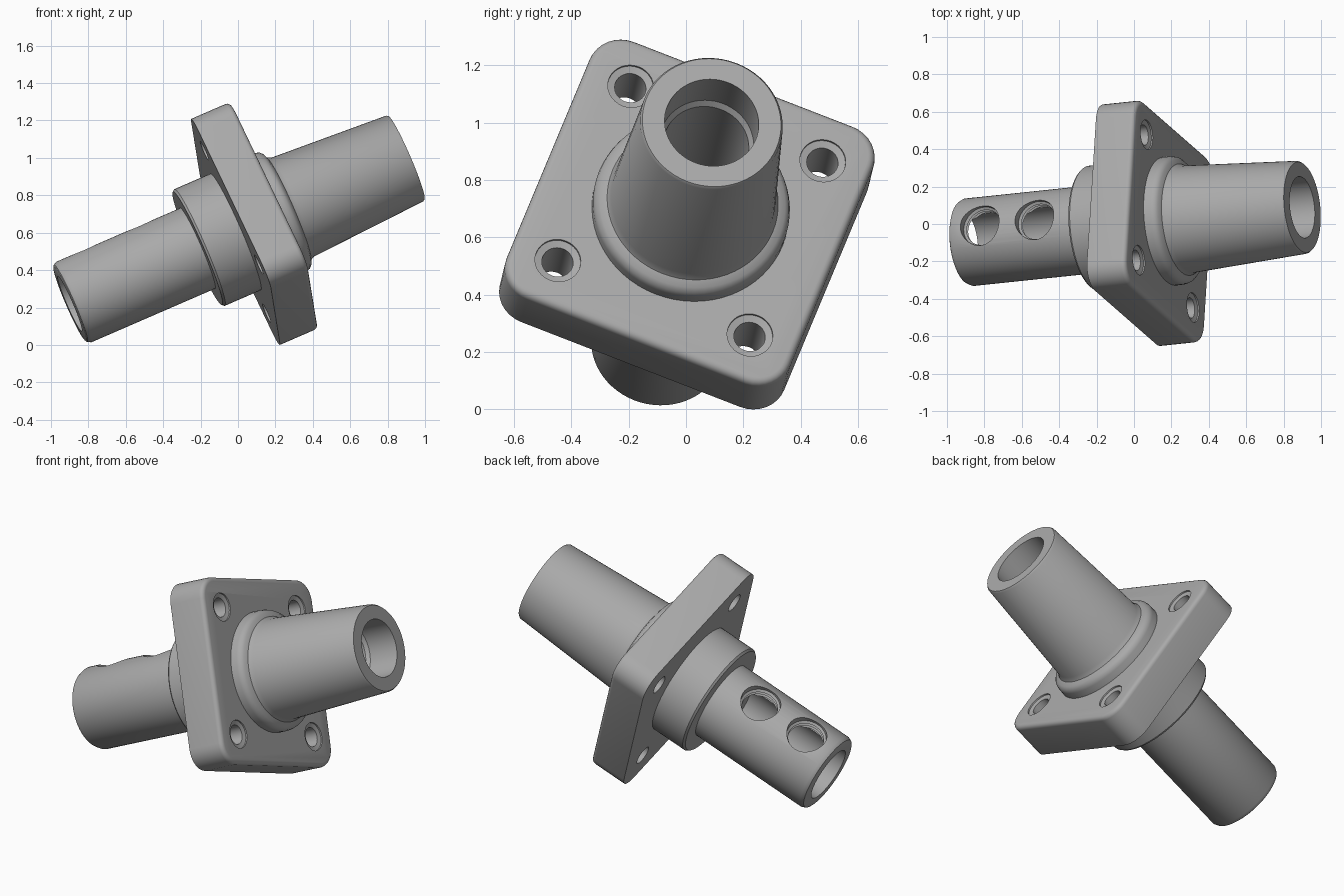
import bpy, bmesh, math
from mathutils import Matrix, Vector

if "Cube" in bpy.data.objects:
    bpy.data.objects.remove(bpy.data.objects["Cube"], do_unlink=True)

metal = bpy.data.materials.new("grey_metal")
metal.use_nodes = True
GREY = (0.4, 0.4, 0.4, 1)
metal.diffuse_color = GREY
metal.node_tree.nodes["Principled BSDF"].inputs["Base Color"].default_value = GREY

# Tilted frame: local z runs along the tube, local x along a plate side
axis = Vector((0.913, 0.096, 0.396)).normalized()
side = Vector((0.058, 0.93, -0.361))
side = (side - axis * side.dot(axis)).normalized()
up = axis.cross(side)
FRAME = Matrix.Translation((0, -0.005, 0.61)) @ Matrix((side, up, axis)).transposed().to_4x4()


def finish(name, bm):
    bmesh.ops.recalc_face_normals(bm, faces=bm.faces[:])
    mesh = bpy.data.meshes.new(name)
    bm.to_mesh(mesh)
    bm.free()
    mesh.materials.append(metal)
    obj = bpy.data.objects.new(name, mesh)
    bpy.context.collection.objects.link(obj)
    obj.matrix_world = FRAME
    return obj


def lathe(name, profile, steps=64, place=Matrix()):
    """Spin (radius, height) points, which start and end on the axis."""
    bm = bmesh.new()
    verts = [bm.verts.new((r, 0, h)) for r, h in profile]
    edges = [bm.edges.new(pair) for pair in zip(verts, verts[1:])]
    bmesh.ops.spin(bm, geom=verts + edges, cent=(0, 0, 0), axis=(0, 0, 1),
                   angle=math.tau, steps=steps)
    bmesh.ops.remove_doubles(bm, verts=bm.verts[:], dist=1e-4)
    bm.transform(place)
    return finish(name, bm)


def cut(obj, cutters):
    """Subtract the cutters, bake the result and delete them."""
    for c in cutters:
        c.hide_render = True
        mod = obj.modifiers.new("cut", "BOOLEAN")
        mod.operation, mod.solver, mod.object = "DIFFERENCE", "EXACT", c
    bpy.context.view_layer.update()
    graph = bpy.context.evaluated_depsgraph_get()
    mesh = bpy.data.meshes.new_from_object(obj.evaluated_get(graph))
    obj.modifiers.clear()
    obj.data = mesh
    for c in cutters:
        bpy.data.objects.remove(c, do_unlink=True)


def smooth(obj, degrees=32):
    bpy.ops.object.select_all(action="DESELECT")
    obj.select_set(True)
    bpy.context.view_layer.objects.active = obj
    bpy.ops.object.shade_smooth_by_angle(angle=math.radians(degrees))


# Tube with a blind bore at each end, a tapered nose and two collars
body = lathe("tube_body", [
    (0, 0.1), (0.15, 0.1), (0.15, 0.78), (0.165, 0.8), (0.165, 0.985),
    (0.243, 0.985), (0.25, 0.975), (0.288, 0.32), (0.3, 0.295),
    (0.325, 0.285), (0.34, 0.27), (0.345, 0.25), (0.345, 0.1),
    (0.34, 0.0), (0.34, -0.225), (0.33, -0.237), (0.235, -0.237),
    (0.235, -0.96), (0.225, -0.98), (0.215, -0.985),
    (0.16, -0.985), (0.16, -0.33), (0, -0.33)])

# Threaded set-screw holes through the upper wall of the rear tube
thread = [(0, 0.05)]
for i in range(7):
    z = 0.06 + i * 0.02
    thread += [(0.1, z), (0.113, z + 0.01)]
thread += [(0.113, 0.35), (0, 0.35)]
screws = []
for z in (-0.8, -0.48):
    place = Matrix.Translation((0, 0, z)) @ Matrix.Rotation(-math.pi / 2, 4, "X")
    screws.append(lathe("screw_cutter", thread, 40, place))
cut(body, screws)
smooth(body)

# Square mounting plate with round corners and a softened front rim
HALF, CORNER, BACK, FRONT = 0.53, 0.12, -0.015, 0.21
bm = bmesh.new()
ring = []
for q, (sx, sy) in enumerate(((1, 1), (-1, 1), (-1, -1), (1, -1))):
    for k in range(9):
        a = (q + k / 8) * math.pi / 2
        ring.append(bm.verts.new((sx * (HALF - CORNER) + CORNER * math.cos(a),
                                  sy * (HALF - CORNER) + CORNER * math.sin(a), BACK)))
base = bm.faces.new(ring)
top = bmesh.ops.extrude_face_region(bm, geom=[base])["geom"]
top_verts = [g for g in top if isinstance(g, bmesh.types.BMVert)]
bmesh.ops.translate(bm, verts=top_verts, vec=(0, 0, FRONT - BACK))
rim = [e for e in bm.edges if all(v in top_verts for v in e.verts)]
bmesh.ops.bevel(bm, geom=rim, offset=0.025, segments=4, profile=0.5, affect="EDGES")
plate = finish("mounting_plate", bm)

# Centre opening for the tube, and four bolt holes with shallow spot faces
cutters = [lathe("centre_cutter", [(0, -0.3), (0.32, -0.3), (0.32, 0.4), (0, 0.4)])]
bolt = [(0, -0.3), (0.055, -0.3), (0.055, FRONT - 0.015), (0.08, FRONT - 0.008),
        (0.085, 0.3), (0, 0.3)]
for x in (-0.36, 0.36):
    for y in (-0.36, 0.36):
        cutters.append(lathe("bolt_cutter", bolt, 32, Matrix.Translation((x, y, 0))))
cut(plate, cutters)
smooth(plate)
